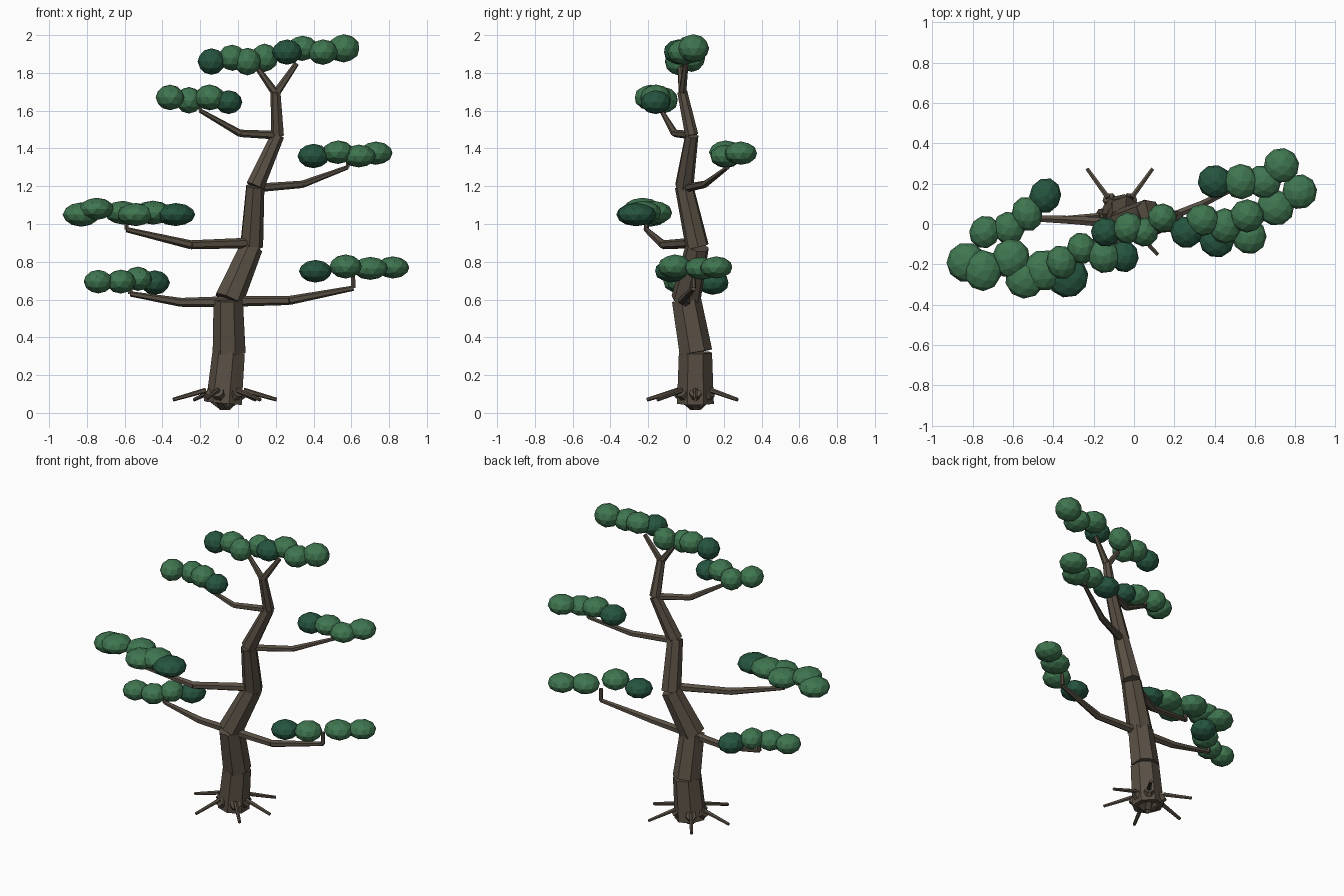
import bpy, bmesh, math, random
from mathutils import Vector, Matrix

random.seed(4)
cube = bpy.data.objects.get("Cube")
if cube:
    bpy.data.objects.remove(cube, do_unlink=True)


def material(name, rgb):
    mat = bpy.data.materials.new(name)
    mat.use_nodes = True
    color = (*rgb, 1)
    mat.diffuse_color = color
    shader = mat.node_tree.nodes["Principled BSDF"]
    shader.inputs["Base Color"].default_value = color
    shader.inputs["Roughness"].default_value = 0.9
    return mat


BARK = material("bark_brown", (0.1, 0.08, 0.058))
LEAF = material("leaf_green", (0.05, 0.18, 0.08))
DARK_LEAF = material("dark_leaf_green", (0.019, 0.09, 0.05))


def finish(bm, name, materials):
    mesh = bpy.data.meshes.new(name)
    bm.to_mesh(mesh)
    bm.free()
    for mat in materials:
        mesh.materials.append(mat)
    obj = bpy.data.objects.new(name, mesh)
    bpy.context.collection.objects.link(obj)
    return obj


def limb(name, points, radii, sides=6):
    """Chain of straight tapered segments following the points."""
    bm = bmesh.new()
    points = [Vector(p) for p in points]
    for start, end, r_start, r_end in zip(points, points[1:], radii, radii[1:]):
        axis = end - start
        turn = axis.to_track_quat("Z", "Y").to_matrix().to_4x4()
        place = Matrix.Translation((start + end) / 2) @ turn
        bmesh.ops.create_cone(bm, cap_ends=True, segments=sides, radius1=r_start,
                              radius2=r_end, depth=axis.length, matrix=place)
    return finish(bm, name, [BARK])


def foliage(name, size, centres):
    """Row of faceted, flattened clumps; the first one is dark."""
    bm = bmesh.new()
    for index, centre in enumerate(centres):
        before = set(bm.faces)
        stretch = [s * random.uniform(0.95, 1.07) for s in size]
        place = (Matrix.Translation(centre)
                 @ Matrix.Rotation(random.uniform(-0.5, 0.5), 4, "Z")
                 @ Matrix.Diagonal((*stretch, 1)))
        bmesh.ops.create_icosphere(bm, subdivisions=2, radius=1, matrix=place)
        for face in set(bm.faces) - before:
            face.material_index = 0 if index == 0 else 1
    return finish(bm, name, [DARK_LEAF, LEAF])


# Trunk, bending from side to side, and its forked top
limb("trunk",
     [(-.07, .05, .05), (-.045, .05, .32), (-.05, 0, .6), (.07, .06, .88),
      (.09, -.01, 1.2), (.21, .03, 1.47), (.2, -.02, 1.7)],
     [.1, .09, .08, .063, .05, .036, .027], sides=7)
limb("fork_right", [(.2, -.02, 1.69), (.1, -.03, 1.83)], [.022, .014])
limb("fork_left", [(.2, -.02, 1.69), (.31, 0, 1.85)], [.022, .014])

# Roots: thick knuckles rising from the base, then thin drooping tips
base = Vector((-.07, .05, 0))
for number, angle in enumerate((0, 54, 126, 184, 248, 313)):
    out = Vector((math.cos(math.radians(angle)), math.sin(math.radians(angle)), 0))
    knuckle = base + out * .1 + Vector((0, 0, .11))
    limb(f"root_knuckle_{number}", [base + Vector((0, 0, .045)), knuckle], [.04, .032], 7)
    tip = base + out * .275 + Vector((0, 0, .07))
    limb(f"root_tip_{number}", [knuckle + Vector((0, 0, .01)), tip], [.014, .01])

# Branches, each ending in a short upright twig
branches = {
    "low_left_branch": [(-.03, 0, .59), (.27, -.02, .595), (.61, .04, .66), (.61, .04, .74)],
    "low_right_branch": [(-.05, 0, .59), (-.3, .02, .585), (-.57, .03, .63), (-.57, .03, .69)],
    "middle_right_branch": [(.07, .04, .9), (-.25, -.12, .89), (-.59, -.21, .97), (-.59, -.21, 1.03)],
    "upper_left_branch": [(.09, 0, 1.19), (.34, .1, 1.21), (.58, .22, 1.3), (.58, .22, 1.35)],
    "upper_right_branch": [(.21, .03, 1.47), (.01, -.06, 1.48), (-.2, -.13, 1.6), (-.2, -.13, 1.65)],
}
for name, path in branches.items():
    girth = .028 if path[0][2] < 1 else .023
    limb(name, path, [girth, girth * .85, girth * .5, girth * .4])

# Foliage pads
foliage("low_left_foliage", (.09, .09, .06),
        [(.41, -.08, .75), (.57, -.06, .775), (.7, .08, .765), (.82, .16, .77)])
foliage("low_right_foliage", (.075, .085, .062),
        [(-.44, .14, .69), (-.53, .05, .71), (-.62, -.02, .695), (-.74, -.04, .695)])
foliage("middle_right_foliage", (.098, .1, .06),
        [(-.33, -.26, 1.05), (-.45, -.23, 1.06), (-.54, -.27, 1.05), (-.61, -.17, 1.06),
         (-.75, -.23, 1.08), (-.83, -.19, 1.05)])
foliage("upper_left_foliage", (.085, .085, .063),
        [(.4, .21, 1.36), (.53, .21, 1.38), (.64, .21, 1.36), (.73, .29, 1.375)])
foliage("upper_right_foliage", (.075, .08, .066),
        [(-.05, -.16, 1.645), (-.15, -.16, 1.67), (-.26, -.12, 1.655), (-.36, -.19, 1.67)])
foliage("top_right_foliage", (.075, .075, .07),
        [(-.14, -.04, 1.86), (-.03, -.02, 1.88), (.05, -.04, 1.86), (.14, .03, 1.88)])
foliage("top_left_foliage", (.082, .083, .07),
        [(.26, -.04, 1.91), (.34, .02, 1.93), (.45, -.01, 1.91), (.56, .04, 1.93)])
